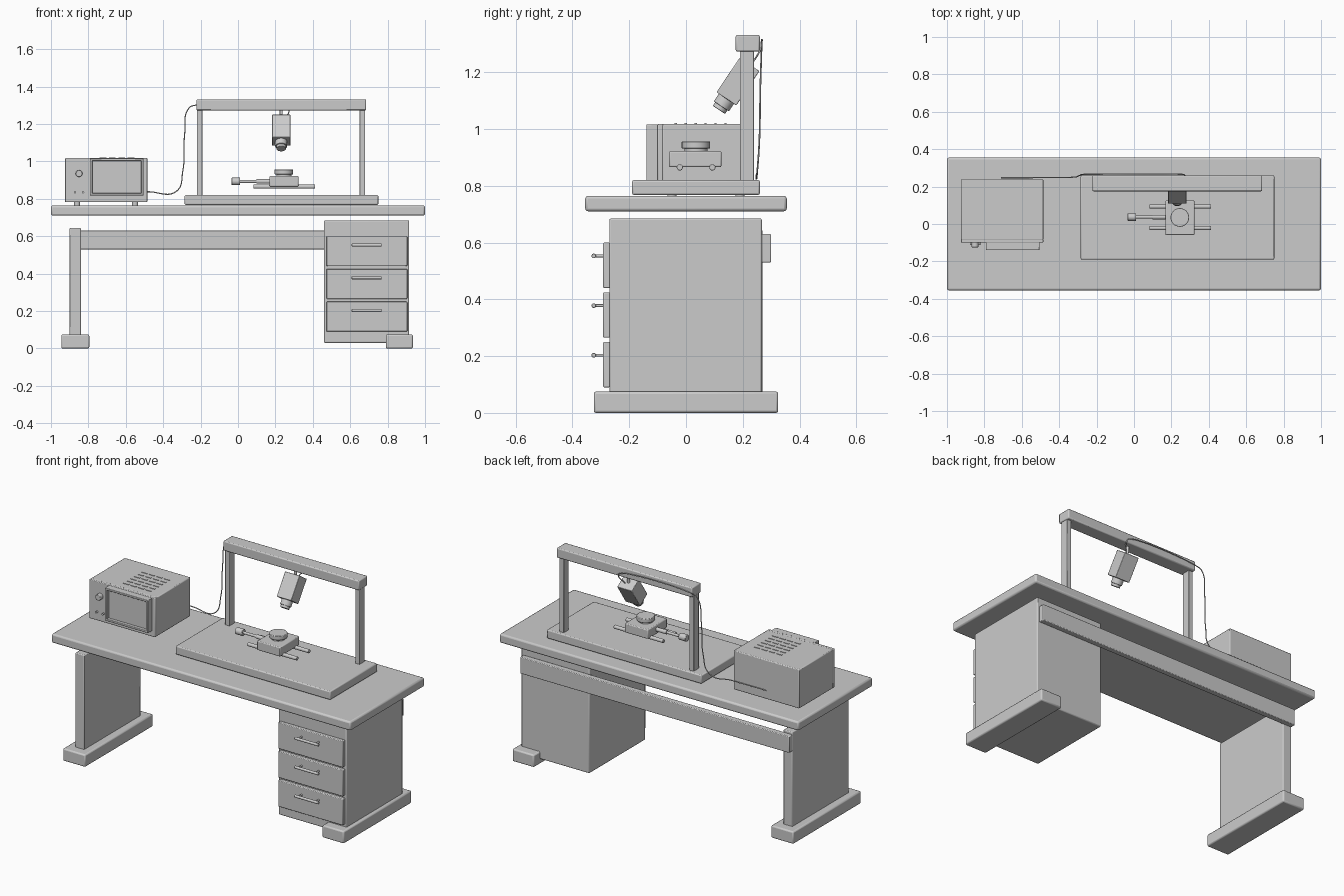
import bpy
from math import radians, pi
from mathutils import Vector

if "Cube" in bpy.data.objects:
    bpy.data.objects.remove(bpy.data.objects["Cube"])

grey = bpy.data.materials.new("plain_grey")
grey.use_nodes = True
grey.diffuse_color = (0.6, 0.6, 0.6, 1)
grey.node_tree.nodes["Principled BSDF"].inputs["Base Color"].default_value = (0.6, 0.6, 0.6, 1)


def finish(ob, name, bevel=0.0):
    ob.name = name
    ob.data.materials.append(grey)
    if bevel:
        mod = ob.modifiers.new("soft_edges", "BEVEL")
        mod.width = bevel
        mod.segments = 2
    bpy.ops.object.shade_smooth_by_angle(angle=radians(35))
    return ob


def box(name, x, y, z, bevel=0.006):
    """Box between the given (low, high) limits on each axis."""
    bpy.ops.mesh.primitive_cube_add(size=1)
    ob = bpy.context.object
    for v in ob.data.vertices:
        v.co = [lim[0] if c < 0 else lim[1] for c, lim in zip(v.co, (x, y, z))]
    return finish(ob, name, bevel)


def rod(name, start, end, radius, bevel=0.0):
    """Cylinder between two points."""
    a, b = Vector(start), Vector(end)
    bpy.ops.mesh.primitive_cylinder_add(vertices=32, radius=radius, depth=(b - a).length,
                                        location=(a + b) / 2)
    ob = bpy.context.object
    ob.rotation_euler = (b - a).to_track_quat("Z", "Y").to_euler()
    return finish(ob, name, bevel)


# Desk
box("desk_top", (-1, 1), (-0.355, 0.355), (0.71, 0.765), 0.01)
box("left_foot", (0.79, 0.935), (-0.325, 0.325), (0, 0.075), 0.008)
box("right_foot", (-0.945, -0.795), (-0.325, 0.325), (0, 0.075), 0.008)
box("leg_panel", (-0.9, -0.84), (-0.27, 0.27), (0.07, 0.645), 0.005)
box("back_rail", (-0.9, 0.9), (0.265, 0.3), (0.53, 0.63), 0.004)

# Drawer cabinet
box("drawer_cabinet", (0.46, 0.915), (-0.27, 0.267), (0.03, 0.685), 0.006)
for i in range(3):
    z = 0.09 + 0.175 * i
    box(f"drawer_front_{i}", (0.473, 0.905), (-0.292, -0.268), (z, z + 0.16), 0.004)
    zh = z + 0.113
    rod(f"drawer_handle_{i}", (0.608, -0.325, zh), (0.768, -0.325, zh), 0.008, 0.002)
    for x in (0.63, 0.746):
        rod(f"handle_post_{i}", (x, -0.29, zh), (x, -0.325, zh), 0.005)

# Gantry
box("base_plate", (-0.285, 0.75), (-0.19, 0.26), (0.768, 0.82), 0.006)
for x in (-0.22, 0.65):
    box("gantry_post", (x, x + 0.03), (0.19, 0.24), (0.818, 1.28), 0.003)
box("gantry_beam", (-0.222, 0.685), (0.175, 0.26), (1.273, 1.332), 0.006)

# Tilted camera: local z runs along its length
tilt = radians(-34)
body = box("camera_body", (-0.049, 0.049), (-0.042, 0.042), (-0.073, 0.073), 0.003)
body.location = (0.231, 0.183, 1.167)
body.rotation_euler.x = tilt
axis = Vector((0, 0.559, 0.829))
centre = body.location.copy()
rod("lens_barrel", centre - axis * 0.06, centre - axis * 0.105, 0.032, 0.002)
rod("lens_tip", centre - axis * 0.1, centre - axis * 0.12, 0.026, 0.002)
rod("camera_mount", centre + axis * 0.06, (0.231, 0.222, 1.28), 0.008)

# Sliding stage
for y in (-0.022, 0.093):
    rod("stage_rail", (0.083, y, 0.865), (0.413, y, 0.865), 0.011, 0.002)
box("stage_block", (0.168, 0.323), (-0.06, 0.125), (0.866, 0.922), 0.005)
rod("stage_neck", (0.245, 0.035, 0.92), (0.245, 0.035, 0.935), 0.04)
rod("stage_disc", (0.245, 0.035, 0.931), (0.245, 0.035, 0.957), 0.05, 0.003)
rod("stage_screw", (0, 0.037, 0.893), (0.18, 0.037, 0.893), 0.008)
rod("stage_collar", (0.1, 0.037, 0.893), (0.17, 0.037, 0.893), 0.012)
rod("stage_knob", (-0.035, 0.037, 0.893), (0.012, 0.037, 0.893), 0.02, 0.003)

# Instrument with screen
box("instrument_case", (-0.925, -0.485), (-0.085, 0.24), (0.782, 1.018), 0.005)
box("instrument_panel", (-0.925, -0.485), (-0.1, -0.08), (0.782, 1.018), 0.004)
sx, sz = (-0.792, -0.505), (0.818, 1.016)
t = 0.013
for i, z in enumerate((sz[0], sz[1] - t)):
    box(f"bezel_bar_{i}", sx, (-0.14, -0.098), (z, z + t), 0.003)
for i, x in enumerate((sx[0], sx[1] - t)):
    box(f"bezel_side_{i}", (x, x + t), (-0.14, -0.098), sz, 0.003)
box("screen", sx, (-0.122, -0.098), sz, 0)
rod("dial", (-0.85, -0.095, 0.935), (-0.85, -0.125, 0.935), 0.018, 0.003)
for x in (-0.872, -0.828):
    rod("button", (x, -0.095, 0.835), (x, -0.112, 0.835), 0.006)
for x in (-0.86, -0.55):
    for y in (-0.05, 0.19):
        rod("instrument_foot", (x, y, 0.764), (x, y, 0.785), 0.016)
for row in range(6):
    y = -0.04 + 0.035 * row
    for col in range(4):
        x = -0.74 + 0.05 * col
        box("vent_slot", (x, x + 0.036), (y, y + 0.008), (1.015, 1.021), 0)

# Cable from camera along the beam to the instrument
curve = bpy.data.curves.new("cable", "CURVE")
curve.dimensions = "3D"
curve.bevel_depth = 0.003
curve.bevel_resolution = 2
path = [(0.245, 0.225, 1.22), (0.27, 0.262, 1.28), (0.24, 0.266, 1.3), (-0.22, 0.266, 1.302),
        (-0.262, 0.266, 1.285), (-0.285, 0.262, 1.15), (-0.295, 0.258, 0.95),
        (-0.33, 0.25, 0.84), (-0.48, 0.248, 0.838), (-0.71, 0.247, 0.838)]
spline = curve.splines.new("BEZIER")
spline.bezier_points.add(len(path) - 1)
for point, co in zip(spline.bezier_points, path):
    point.co = co
    point.handle_left_type = point.handle_right_type = "AUTO"
curve.materials.append(grey)
bpy.context.collection.objects.link(bpy.data.objects.new("cable", curve))
